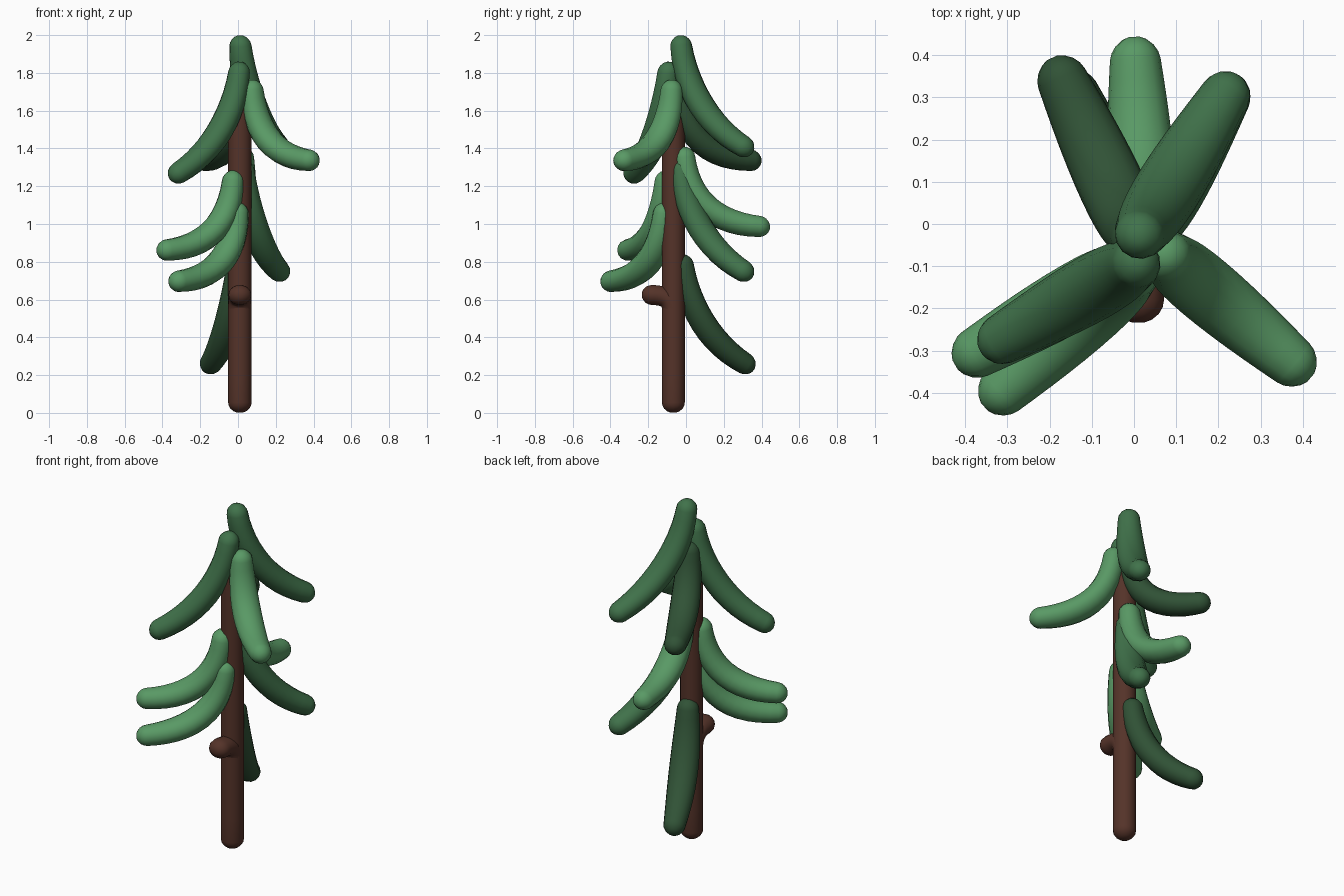
import bpy, bmesh, math
from mathutils import Vector

if "Cube" in bpy.data.objects:
    bpy.data.objects.remove(bpy.data.objects["Cube"])


def material(name, rgb):
    m = bpy.data.materials.new(name)
    m.diffuse_color = (*rgb, 1)
    m.use_nodes = True
    m.node_tree.nodes["Principled BSDF"].inputs["Base Color"].default_value = m.diffuse_color
    return m


BARK = material("bark", (0.09, 0.033, 0.022))
LIGHT = material("light_needles", (0.10, 0.32, 0.13))
MID = material("mid_needles", (0.052, 0.17, 0.07))
DARK = material("dark_needles", (0.03, 0.085, 0.037))


def bezier(p, t):
    u = 1 - t
    return p[0] * u**3 + p[1] * 3 * u * u * t + p[2] * 3 * u * t * t + p[3] * t**3


def limb(name, pts, side, width, thick, mat, rings=12, sides=14):
    """Round-ended tube with elliptical section swept along a bezier."""
    n = 200
    path = [bezier(pts, i / n) for i in range(n + 1)]
    dist = [0]
    for a, b in zip(path, path[1:]):
        dist.append(dist[-1] + (b - a).length)
    total, cap = dist[-1], 0.055
    ends = [0.03 * cap, 0.15 * cap, 0.4 * cap, 0.7 * cap]
    body = [cap + (total - 2 * cap) * i / rings for i in range(rings + 1)]
    bm, loops = bmesh.new(), []
    for d in ends + body + [total - e for e in reversed(ends)]:
        k = min(range(n + 1), key=lambda i: abs(dist[i] - d))
        tangent = (path[min(k + 1, n)] - path[max(k - 1, 0)]).normalized()
        centre = path[k] + tangent * (d - dist[k])
        normal = tangent.cross(side).normalized()
        e = min(1, min(d, total - d) / cap)
        f = math.sqrt(max(0, 1 - (1 - e) ** 2))
        w, h = width(d / total) * f, thick(d / total) * f
        loops.append([bm.verts.new(centre + side * w * math.cos(a) + normal * h * math.sin(a))
                      for a in (2 * math.pi * i / sides for i in range(sides))])
    for a, b in zip(loops, loops[1:]):
        for i in range(sides):
            j = (i + 1) % sides
            bm.faces.new((a[i], a[j], b[j], b[i]))
    bm.faces.new(loops[0])
    bm.faces.new(loops[-1])
    bmesh.ops.recalc_face_normals(bm, faces=bm.faces)
    for face in bm.faces:
        face.smooth = True
    mesh = bpy.data.meshes.new(name)
    bm.to_mesh(mesh)
    bm.free()
    mesh.materials.append(mat)
    bpy.context.collection.objects.link(bpy.data.objects.new(name, mesh))


def branch(name, start, end, steep, mat):
    a, b = Vector(start), Vector(end)
    out, drop = Vector((b.x - a.x, b.y - a.y, 0)), Vector((0, 0, b.z - a.z))
    bends = [(0.03, 0.4), (0.35, 0.8)] if steep else [(0.0, 0.6), (0.3, 1.0)]
    pts = [a] + [a + out * h + drop * v for h, v in bends] + [b]
    side = out.cross(Vector((0, 0, 1))).normalized()
    # slim at both ends, fullest past the middle
    limb(name, pts, side, lambda s: 0.054 + 0.025 * math.sin(math.pi * s),
         lambda s: 0.054 + 0.013 * math.sin(math.pi * s), mat)


# Trunk and the short stub that flares out of its front
X = Vector((1, 0, 0))
limb("trunk", [Vector((0.01, -0.067, z)) for z in (0, 0.58, 1.16, 1.74)], X,
     lambda s: 0.062, lambda s: 0.062, BARK)
limb("trunk_stub", [Vector((0.01, y, z)) for y, z in
                    ((-0.062, 0.46), (-0.07, 0.62), (-0.09, 0.625), (-0.235, 0.625))], X,
     lambda s: 0.061, lambda s: 0.054, BARK)

# Drooping branches: start, tip, steep or swept, colour
BRANCHES = [
    ("top_back_right", (0.01, -0.03, 2.0), (0.245, 0.35, 1.385), True, MID),
    ("top_front_left", (0.01, -0.09, 1.86), (-0.36, -0.3, 1.245), True, MID),
    ("top_front_right", (0.075, -0.075, 1.765), (0.42, -0.365, 1.335), False, LIGHT),
    ("top_back_left", (0.005, -0.035, 1.755), (-0.195, 0.395, 1.335), False, DARK),
    ("middle_back", (0.025, -0.01, 1.41), (0.0, 0.445, 0.985), False, LIGHT),
    ("middle_back_right", (0.025, -0.03, 1.345), (0.245, 0.35, 0.725), True, MID),
    ("middle_front_left", (-0.025, -0.105, 1.285), (-0.425, -0.335, 0.86), False, LIGHT),
    ("lower_front_left", (0.0, -0.115, 1.115), (-0.355, -0.435, 0.695), False, LIGHT),
    ("lower_back_left", (0.0, -0.02, 0.84), (-0.165, 0.36, 0.235), True, DARK),
]
for name, start, end, steep, mat in BRANCHES:
    branch(name + "_branch", start, end, steep, mat)
